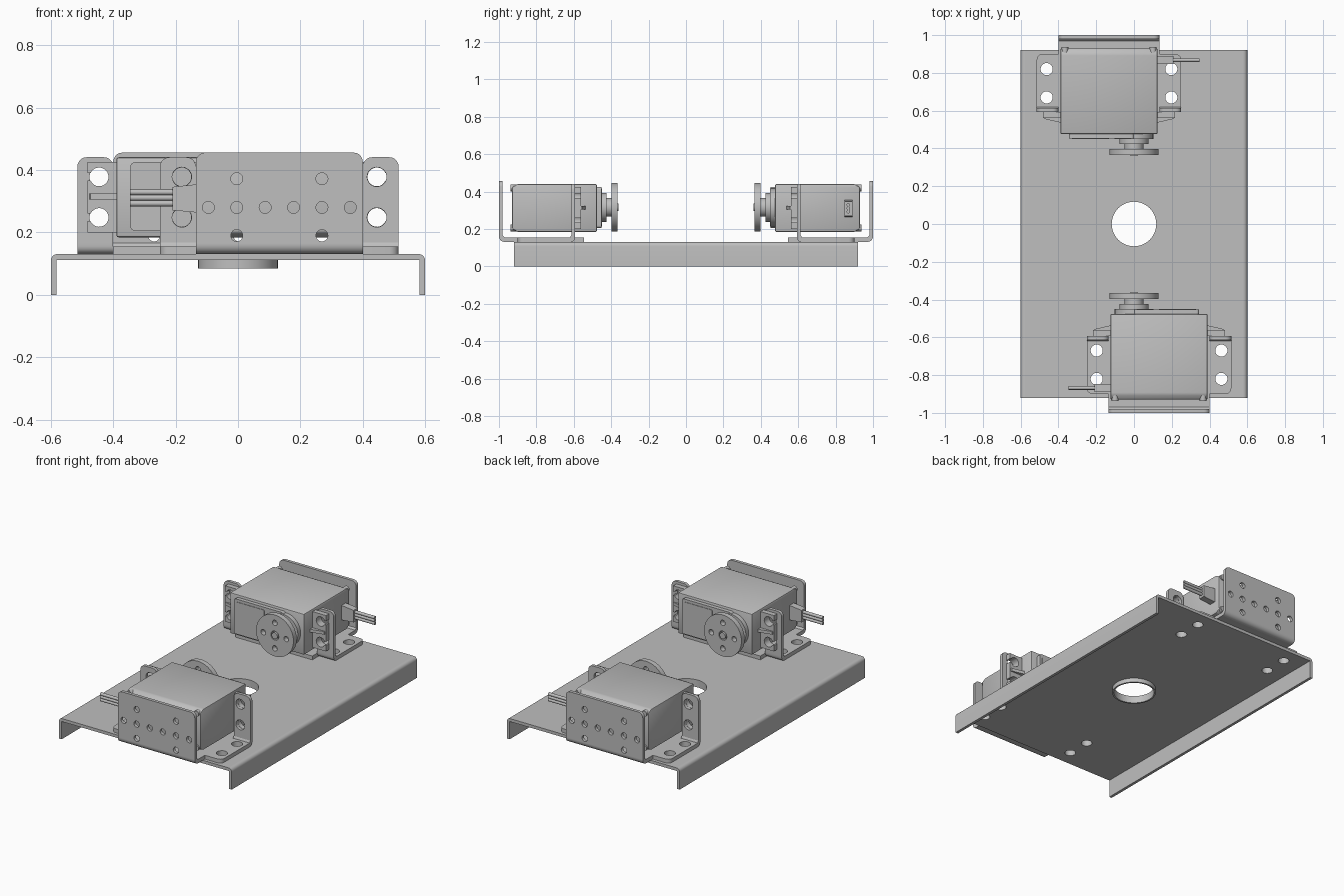
import bpy, bmesh
from math import pi, sin, cos, asin
from mathutils import Matrix, Vector

if "Cube" in bpy.data.objects:
    bpy.data.objects.remove(bpy.data.objects["Cube"])

metal = bpy.data.materials.new("plain_grey")
metal.use_nodes = True
GREY = (0.52, 0.52, 0.52, 1)
metal.diffuse_color = GREY
metal.node_tree.nodes["Principled BSDF"].inputs["Base Color"].default_value = GREY

# Sketch planes: local x, y, z columns as world axes
TOP = Matrix.Identity(3)
FRONT = Matrix(((1, 0, 0), (0, 0, -1), (0, 1, 0)))
SIDE = Matrix(((0, 0, 1), (1, 0, 0), (0, 1, 0)))
AXIS = {"top": (TOP, 2), "front": (FRONT, 1), "side": (SIDE, 0)}


def circle(x, y, r, n=32):
    return [(x + r * cos(2 * pi * i / n), y + r * sin(2 * pi * i / n)) for i in range(n)]


def rounded(points, n=5):
    """Outline from (x, y) or (x, y, radius) corners."""
    out = []
    for i, p in enumerate(points):
        c = Vector(p[:2])
        if len(p) == 2:
            out.append(c)
            continue
        a = c + (Vector(points[i - 1][:2]) - c).normalized() * p[2]
        b = c + (Vector(points[(i + 1) % len(points)][:2]) - c).normalized() * p[2]
        for k in range(n + 1):
            t = k / n * pi / 2
            out.append(c + (a - c) * (1 - sin(t)) + (b - c) * (1 - cos(t)))
    return [tuple(v) for v in out]


def rect(x0, x1, y0, y1, r=0):
    pts = [(x0, y0), (x1, y0), (x1, y1), (x0, y1)]
    return rounded([(*p, r) for p in pts]) if r else pts


def prism(name, plane, outline, lo, hi, holes=(), bevel=0):
    """Extrude an outline with holes between lo and hi along the plane's normal."""
    cu = bpy.data.curves.new(name, "CURVE")
    cu.dimensions, cu.fill_mode, cu.extrude = "2D", "BOTH", (hi - lo) / 2
    for loop in [outline, *holes]:
        sp = cu.splines.new("POLY")
        sp.points.add(len(loop) - 1)
        for pt, p in zip(sp.points, loop):
            pt.co = (p[0], p[1], 0, 1)
        sp.use_cyclic_u = True
    tmp = bpy.data.objects.new("sketch", cu)
    bpy.context.collection.objects.link(tmp)
    dg = bpy.context.evaluated_depsgraph_get()
    me = bpy.data.meshes.new_from_object(tmp.evaluated_get(dg))
    bpy.data.objects.remove(tmp)
    rot, axis = AXIS[plane]
    shift = Vector((0, 0, 0))
    shift[axis] = (lo + hi) / 2
    me.transform(Matrix.Translation(shift) @ rot.to_4x4())
    bm = bmesh.new()
    bm.from_mesh(me)
    bmesh.ops.remove_doubles(bm, verts=bm.verts, dist=1e-5)
    bmesh.ops.recalc_face_normals(bm, faces=bm.faces)
    if bevel:
        edges = [e for e in bm.edges if len(e.link_faces) == 2 and e.calc_face_angle() > 0.3]
        bmesh.ops.bevel(bm, geom=edges, offset=bevel, segments=2, affect="EDGES", profile=0.5)
    bm.to_mesh(me)
    bm.free()
    me.materials.clear()
    me.materials.append(metal)
    ob = bpy.data.objects.new(name, me)
    bpy.context.collection.objects.link(ob)
    bpy.context.view_layer.objects.active = ob
    ob.select_set(True)
    bpy.ops.object.shade_smooth_by_angle(angle=0.6)
    ob.select_set(False)
    return ob


# Base channel: deck, collar and two bent side flanges
MID = 0.1325          # sideways offset of each motor unit
DECK = 0.131          # deck height
base_holes = [(s * 0.33, y) for s in (-1, 1) for y in (-0.67, -0.82)]
deck_holes = [circle(e * (x + MID), e * y, 0.032) for e in (1, -1) for x, y in base_holes]
prism("deck", "top", rect(-0.575, 0.575, -0.92, 0.92), 0.112, DECK,
      deck_holes + [circle(0, 0, 0.118, 48)])
prism("deck_collar", "top", circle(0, 0, 0.128, 48), 0.085, 0.113, [circle(0, 0, 0.118, 48)])
for s, side in ((1, "left"), (-1, "right")):
    bend = [(0.582, 0), (0.6, 0), (0.6, DECK, 0.022), (0.574, DECK), (0.574, 0.112), (0.582, 0.112)]
    prism(side + "_flange", "front", rounded([(s * p[0], *p[1:]) for p in bend]), -0.92, 0.92)

unit = []


def part(name, *args, **kw):
    unit.append(prism(name, *args, **kw))


# Bracket: base sheet with side tabs
FLOOR = 0.155
half = [(0.2675, -0.97), (0.2675, -0.9), (0.3825, -0.9, 0.03), (0.3825, -0.62),
        (0.2675, -0.62), (0.2675, -0.545)]
sheet = half + [(-p[0], *p[1:]) for p in reversed(half)]
part("bracket_base", "top", rounded(sheet), DECK, FLOOR,
     holes=[circle(x, y, 0.032) for x, y in base_holes])

# Bracket: end plate with its bend and hole pattern
grid = [(-0.2275 + 0.091 * i, 0.28) for i in range(6)]
grid += [(x, z) for x in (-0.1365, 0.1365) for z in (0.19, 0.372)]
part("bracket_end_plate", "front",
     rounded([(-0.2675, 0.165), (0.2675, 0.165), (0.2675, 0.456, 0.03), (-0.2675, 0.456, 0.03)]),
     -1.0, -0.98, holes=[circle(x, z, 0.019, 24) for x, z in grid])
part("bracket_end_bend", "side",
     rounded([(-0.97, DECK), (-0.97, FLOOR), (-0.98, 0.166), (-1.0, 0.166), (-1.0, DECK, 0.03)]),
     -0.2675, 0.2675)

# Motor: case, rear screws and front cover
case = [(-0.93, 0.2), (-0.93, 0.425), (-0.9, 0.441), (-0.476, 0.441), (-0.476, 0.184), (-0.9, 0.184)]
part("motor_case", "side", case, -0.2575, 0.2575, bevel=0.008)
part("motor_cover", "front", rect(-0.1325, 0.2125, 0.205, 0.425, 0.015), -0.48, -0.452)
part("motor_cover_panel", "front", rect(0.0, 0.195, 0.222, 0.408, 0.01), -0.455, -0.449)

for s, side in ((1, "left"), (-1, "right")):
    # Bracket: upright tab and its bend
    tab = [(0.2675, 0.166), (0.3825, 0.166), (0.3825, 0.441, 0.03), (0.2675, 0.441, 0.03)]
    bolt_holes = [circle(s * 0.3125, z, 0.031) for z in (0.248, 0.378)]
    part(side + "_bracket_tab", "front", rounded([(s * p[0], *p[1:]) for p in tab]),
         -0.613, -0.593, holes=bolt_holes)
    part(side + "_bracket_tab_bend", "side",
         rounded([(-0.62, DECK), (-0.593, DECK, 0.025), (-0.593, 0.167), (-0.613, 0.167), (-0.62, FLOOR)]),
         *sorted((s * 0.2675, s * 0.3825)))

    # Motor: mounting ear with open keyhole slots, and stiffening rib
    ear = [(0.25, 0.2), (0.35, 0.2)]
    a0 = asin(0.4)
    for z in (0.248, 0.378):
        ear.append((0.35, z - 0.012))
        for k in range(21):
            a = -a0 - k / 20 * (2 * pi - 2 * a0)
            ear.append((0.3125 + 0.03 * cos(a), z + 0.03 * sin(a)))
        ear.append((0.35, z + 0.012))
    ear += [(0.35, 0.425), (0.25, 0.425)]
    part(side + "_motor_ear", "front", [(s * x, z) for x, z in ear], -0.593, -0.562)
    rib = [(0.25, -0.565), (0.345, -0.565), (0.34, -0.556), (0.25, -0.535)]
    part(side + "_ear_rib", "top", [(s * x, y) for x, y in rib], 0.305, 0.324)
    for z, level in ((0.206, "lower"), (0.42, "upper")):
        part(f"{level}_{side}_case_screw", "front", circle(s * 0.233, z, 0.018, 16), -0.938, -0.88)

# Output shaft stack and drive disc
HX, HZ = -MID, 0.316
for name, r, lo, hi in (("shaft_boss", 0.102, -0.48, -0.449), ("shaft_collar", 0.078, -0.45, -0.424),
                        ("shaft_neck", 0.05, -0.426, -0.39), ("disc_screw", 0.02, -0.39, -0.362)):
    part(name, "front", circle(HX, HZ, r), lo, hi)
disc_holes = [circle(HX + 0.08 * cos(k * pi / 2), HZ + 0.08 * sin(k * pi / 2), 0.017, 20) for k in range(4)]
part("drive_disc", "front", circle(HX, HZ, 0.13, 48), -0.397, -0.365,
     holes=disc_holes + [circle(HX, HZ, 0.028, 24)])

# Cable: strain relief and three wires
part("cable_relief", "front", [(-0.25, 0.264), (-0.25, 0.354), (-0.267, 0.354), (-0.342, 0.346),
                               (-0.342, 0.271), (-0.267, 0.264)], -0.89, -0.848)
for i in range(3):
    part(f"cable_wire_{i + 1}", "side", circle(-0.868, 0.293 + 0.018 * i, 0.0095, 16), -0.478, -0.335)

# Place the unit at the front and its half-turn twin at the back
place = Matrix.Translation((MID, 0, 0))
for ob in unit:
    twin = ob.copy()
    bpy.context.collection.objects.link(twin)
    twin.name = "back_" + ob.name
    ob.name = "front_" + ob.name
    ob.matrix_world = place
    twin.matrix_world = Matrix.Rotation(pi, 4, "Z") @ place
